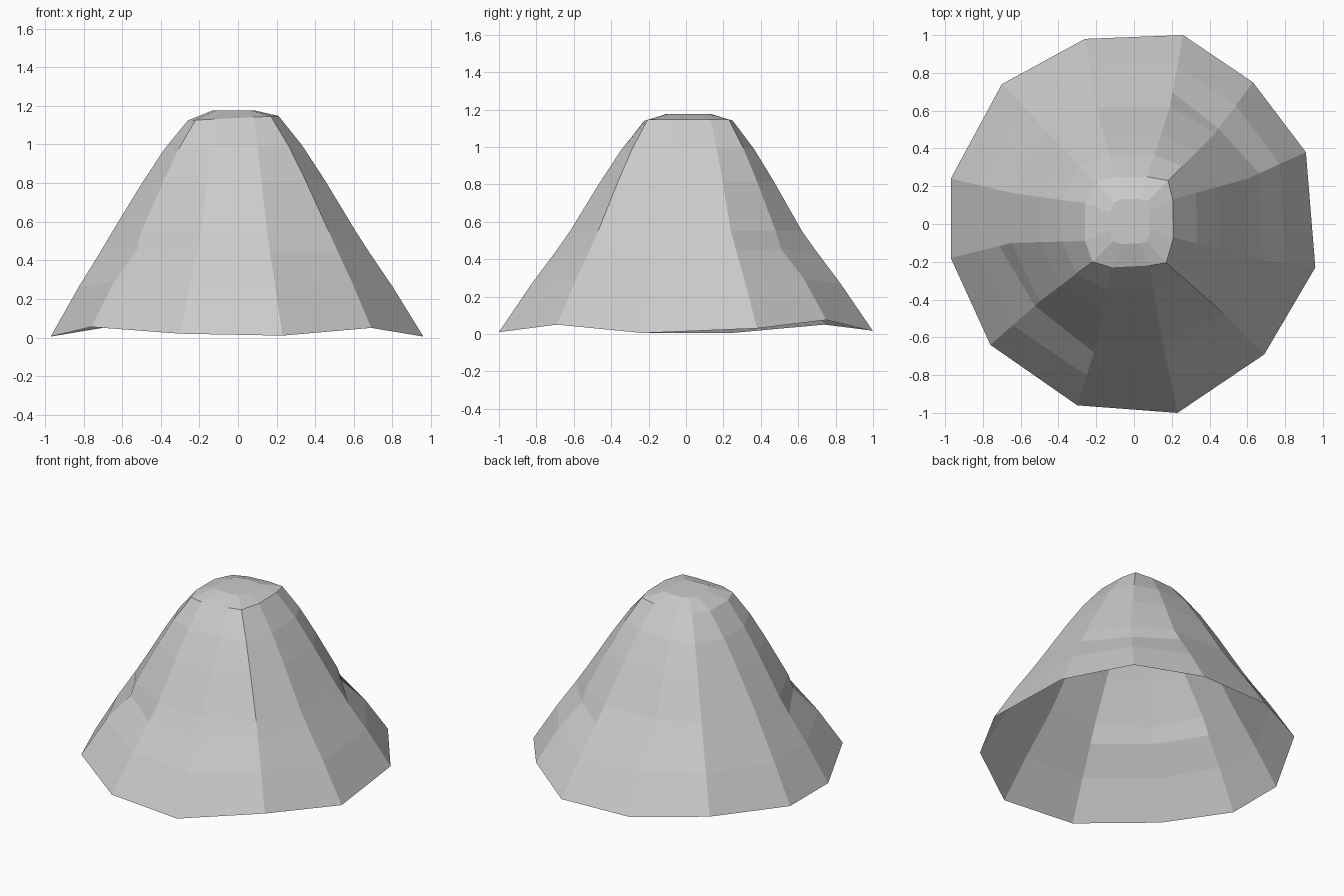
import bpy, bmesh
from mathutils import Vector

if "Cube" in bpy.data.objects:
    bpy.data.objects.remove(bpy.data.objects["Cube"])

# Outlines of the open foot, the waist and the crown rim, running clockwise from the back
foot = [(.26, 1, .015), (.63, .75, .075), (.91, .38, .03), (.96, -.23, .005), (.69, -.69, .05),
        (.23, -1, .01), (-.30, -.96, .02), (-.76, -.64, .055), (-.97, -.18, .005),
        (-.97, .24, .005), (-.70, .74, .05), (-.26, .98, .02)]
waist = [(.19, .62), (.43, .48), (.60, .24), (.61, -.18), (.47, -.47), (.15, -.62),
         (-.19, -.61), (-.50, -.41), (-.65, -.10), (-.65, .165), (-.47, .50), (-.20, .62)]
rim = [(.07, .25), (.18, .23), (.205, .13), (.21, -.07), (.17, -.205), (.08, -.22),
       (-.12, -.23), (-.22, -.2), (-.26, -.09), (-.26, .11), (-.2, .22), (-.1, .25)]

foot = [Vector(p) for p in foot]
waist = [Vector((x, y, .55)) for x, y in waist]
rim = [Vector((x, y, 1.137 + .05 * x)) for x, y in rim]


def blend(a, b, t, lift=0):
    return [p.lerp(q, t) + Vector((0, 0, lift)) for p, q in zip(a, b)]


# Side rings, bulging slightly toward the crown
low = blend(foot, waist, .45, .01)
mid = blend(foot, waist, .8)
for i in (1, 7):                      # shallow dents on two corners
    mid[i].x *= .95
    mid[i].y *= .95
crown = [Vector((p.x * .46 - .01, p.y * .5 + .008, 1.176)) for p in rim]
rings = [foot, low, mid, waist, blend(waist, rim, .4, .025),
         blend(waist, rim, .69, .03), rim, crown]

# Skin the rings into an open-bottomed shell
bm = bmesh.new()
loops = [[bm.verts.new(p) for p in ring] for ring in rings]
n = len(foot)
for a, b in zip(loops, loops[1:]):
    for i in range(n):
        j = (i + 1) % n
        bm.faces.new((a[j], a[i], b[i], b[j]))
bm.faces.new(loops[-1][::-1])

# Narrow open seam at the back of the rim
r = loops[-2]
bmesh.ops.split_edges(bm, edges=[bm.edges.get((r[10], r[11])), bm.edges.get((r[11], r[0]))])

mesh = bpy.data.meshes.new("mound_shell")
bm.to_mesh(mesh)
bm.free()
bpy.context.collection.objects.link(bpy.data.objects.new("mound_shell", mesh))
